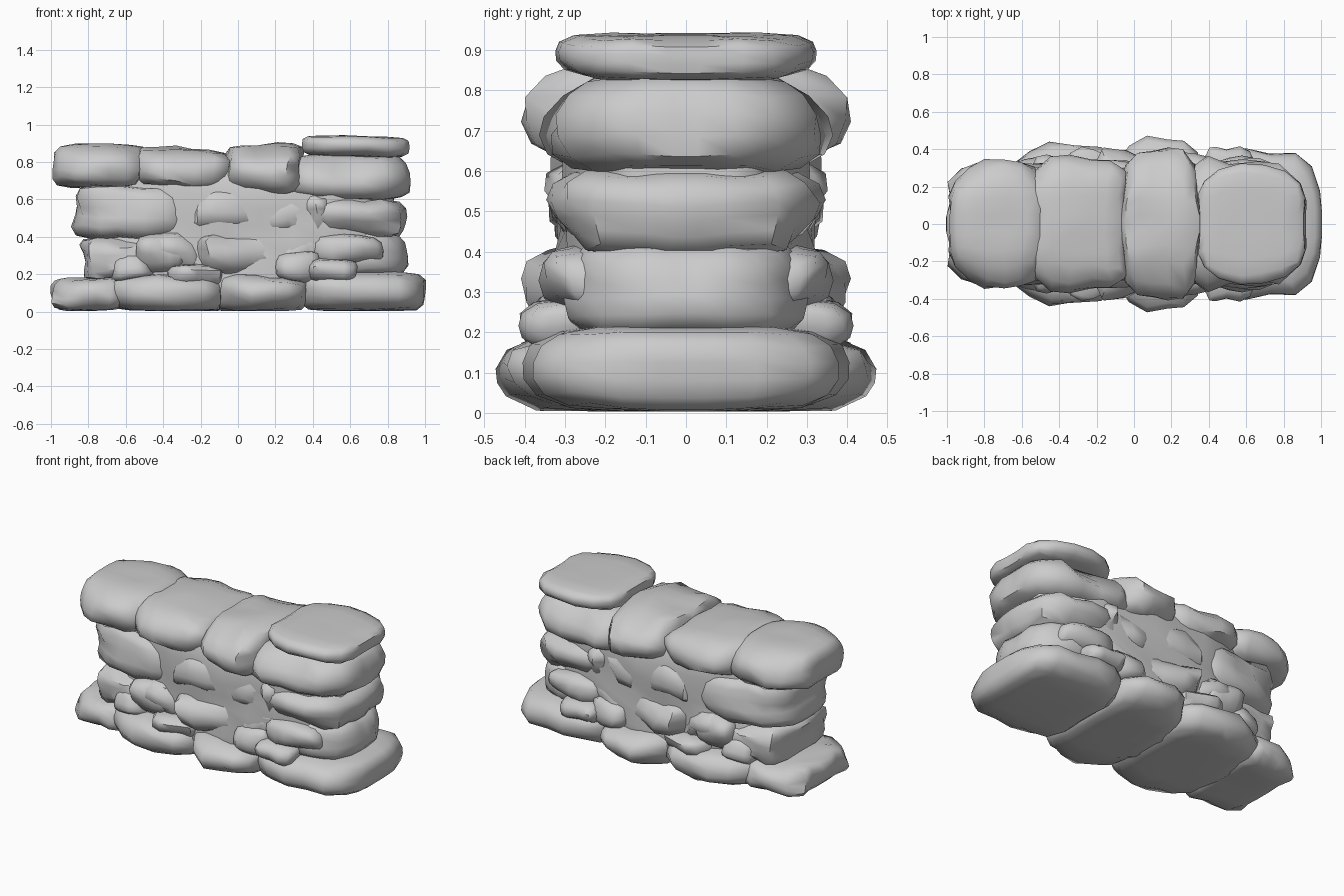
import bpy, bmesh, math
from mathutils import Vector, noise

cube = bpy.data.objects.get("Cube")
if cube:
    bpy.data.objects.remove(cube, do_unlink=True)

stone_grey = bpy.data.materials.new("stone grey")
stone_grey.use_nodes = True
GREY = (0.6, 0.6, 0.6, 1)
stone_grey.diffuse_color = GREY
stone_grey.node_tree.nodes["Principled BSDF"].inputs["Base Color"].default_value = GREY


def stone(name, x, y, z, left=0.1, right=0.1, rough=0.07, n=5, cuts=4,
          slope=0.0, top=0.15, bottom=0.15):
    """Rough block within the x, y, z ranges. left/right narrow its ends in plan,
    top/bottom narrow its upper and lower edges, slope tilts it along x."""
    seed = Vector((x[0] * 9, z[0] * 13, x[1] * 5))
    centre = Vector(((x[0] + x[1]) / 2, (y[0] + y[1]) / 2, (z[0] + z[1]) / 2))
    half = Vector(((x[1] - x[0]) / 2, (y[1] - y[0]) / 2, (z[1] - z[0]) / 2))
    bm = bmesh.new()
    bmesh.ops.create_cube(bm, size=2)
    bmesh.ops.subdivide_edges(bm, edges=bm.edges[:], cuts=cuts, use_grid_fill=True)
    for v in bm.verts:
        c = v.co / sum(abs(a) ** n for a in v.co) ** (1 / n)
        end = left if c.x < 0 else right
        rim = top if c.z > 0 else bottom
        c.y *= (1 - end * abs(c.x) ** 3) * (1 - rim * c.z ** 2)
        p = Vector((c.x * half.x, c.y * half.y, c.z * half.z + slope * c.x))
        # rough faces, the same on front and back
        q = Vector((p.x, abs(p.y) if centre.y == 0 else p.y, p.z))
        d = noise.noise_vector(q * 6 + seed) * rough
        d.x *= 0.6
        d.z *= 0.3
        d.y *= math.copysign(1, c.y) if abs(c.y) > 0.1 else 0
        v.co = centre + p + d
        v.co.z = max(v.co.z, 0.004)
    mesh = bpy.data.meshes.new(name)
    bm.to_mesh(mesh)
    bm.free()
    ob = bpy.data.objects.new(name, mesh)
    bpy.context.collection.objects.link(ob)
    mesh.materials.append(stone_grey)
    bpy.ops.object.select_all(action="DESELECT")
    ob.select_set(True)
    bpy.context.view_layer.objects.active = ob
    bpy.ops.object.shade_smooth_by_angle(angle=math.radians(50))
    return ob


def through(name, x0, x1, z0, z1, d, left=0.1, right=0.1, **kw):
    """Stone running through the whole thickness of the wall."""
    stone(name, (x0, x1), (-d, d), (z0, z1), left, right, **kw)


def pair(name, x0, x1, z0, z1, d):
    """Smaller stone set in the front face, mirrored to the back."""
    ob = stone("front_" + name, (x0, x1), (-d, -0.1), (z0, z1), n=4, cuts=3)
    back = ob.copy()
    back.data = ob.data.copy()
    back.name = "back_" + name
    bm = bmesh.new()
    bm.from_mesh(back.data)
    for v in bm.verts:
        v.co.y *= -1
    bmesh.ops.reverse_faces(bm, faces=bm.faces[:])
    bm.to_mesh(back.data)
    bm.free()
    bpy.context.collection.objects.link(back)


# inner fill
through("core", -0.78, 0.83, 0.05, 0.8, 0.31, 0.4, 0.4, rough=0.05, n=10, cuts=8, top=0.05, bottom=0)

# foundation course
through("base_stone_right_end", -1.0, -0.6, 0.0, 0.185, 0.35, 0.45, 0.0, slope=0.005)
through("base_stone_right", -0.7, -0.06, 0.0, 0.2, 0.42, 0.25, 0.15)
through("base_stone_middle", -0.14, 0.39, 0.0, 0.2, 0.45, 0.25, 0.25)
through("base_stone_left_end", 0.33, 1.0, 0.0, 0.215, 0.385, 0.05, 0.2, rough=0.04, top=0.08)

# second course
through("second_stone_right_end", -0.85, -0.45, 0.17, 0.4, 0.32, 0.45, 0.05, rough=0.09)
through("second_stone_right", -0.54, -0.18, 0.17, 0.43, 0.33, rough=0.1)
through("second_stone_middle", -0.25, 0.25, 0.18, 0.43, 0.38, 0.2, 0.2, rough=0.08)
through("second_stone_left", 0.18, 0.55, 0.18, 0.43, 0.33, rough=0.1)
through("second_stone_left_end", 0.4, 0.9, 0.19, 0.42, 0.31, 0.0, 0.5)

# third course
through("third_stone_right_end", -0.89, -0.25, 0.38, 0.68, 0.33, 0.4, 0.1, slope=-0.01)
through("third_stone_middle", -0.31, 0.19, 0.42, 0.66, 0.35, 0.1, 0.15)
through("third_stone_left", 0.1, 0.52, 0.38, 0.66, 0.33, rough=0.1)
through("third_stone_left_end", 0.36, 0.905, 0.39, 0.61, 0.325, 0.05, 0.5)

# top course and cap
through("top_stone_right_end", -0.985, -0.49, 0.665, 0.895, 0.34, 0.3, 0.05, rough=0.05, top=0.25, bottom=0.1)
through("top_stone_right", -0.55, -0.03, 0.65, 0.875, 0.35, 0.05, 0.15, slope=-0.012, top=0.3, bottom=0.1)
through("top_stone_middle", -0.07, 0.36, 0.62, 0.895, 0.37, 0.1, 0.1, top=0.45, bottom=0.05)
through("top_stone_left_end", 0.26, 0.915, 0.59, 0.84, 0.33, 0.0, 0.55, top=0.2, bottom=0.1)
through("cap_stone", 0.345, 0.92, 0.825, 0.94, 0.315, 0.2, 0.25, rough=0.03, slope=-0.006, top=0.05)

# smaller stones wedged in the faces
pair("wedge_low_left", 0.38, 0.64, 0.15, 0.28, 0.42)
pair("wedge_mid_left", 0.4, 0.76, 0.24, 0.42, 0.35)
pair("wedge_low_middle", 0.2, 0.44, 0.16, 0.32, 0.36)
pair("wedge_low_right", -0.36, -0.08, 0.12, 0.26, 0.38)
pair("wedge_mid_right", -0.54, -0.28, 0.2, 0.42, 0.35)
pair("wedge_far_right", -0.7, -0.46, 0.16, 0.3, 0.34)
